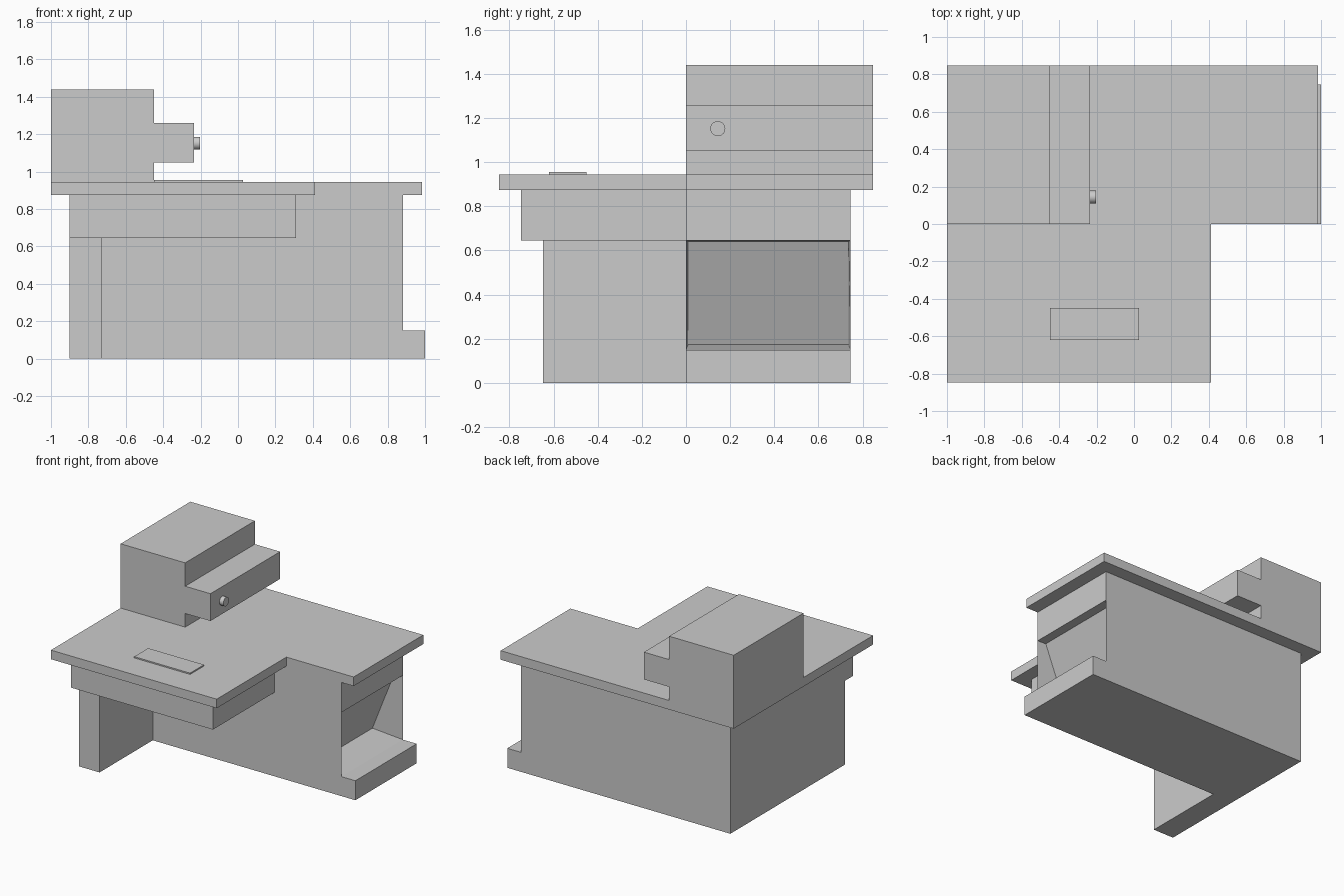
import bpy, bmesh, math

if "Cube" in bpy.data.objects:
    bpy.data.objects.remove(bpy.data.objects["Cube"])


def make_object(name, bm):
    bmesh.ops.recalc_face_normals(bm, faces=bm.faces[:])
    mesh = bpy.data.meshes.new(name)
    bm.to_mesh(mesh)
    bm.free()
    obj = bpy.data.objects.new(name, mesh)
    bpy.context.collection.objects.link(obj)
    return obj


def extruded(points, vec):
    """Solid bmesh from a closed outline swept along vec."""
    bm = bmesh.new()
    face = bm.faces.new([bm.verts.new(p) for p in points])
    # keep the starting cap, sweep a copy of it
    new = bmesh.ops.extrude_face_region(bm, geom=[face], use_keep_orig=True)["geom"]
    bmesh.ops.translate(bm, vec=vec,
                        verts=[g for g in new if isinstance(g, bmesh.types.BMVert)])
    return bm


def side_profile(xz, y0, y1):
    return extruded([(x, y0, z) for x, z in xz], (0, y1 - y0, 0))


def plan_profile(xy, z0, z1):
    return extruded([(x, y, z0) for x, y in xy], (0, 0, z1 - z0))


def box(name, x0, x1, y0, y1, z0, z1):
    return make_object(name, plan_profile([(x0, y0), (x1, y0), (x1, y1), (x0, y1)], z0, z1))


# L-shaped table top
make_object("table_top", plan_profile(
    [(-1, -.848), (.412, -.848), (.412, 0), (.985, 0), (.985, .848), (-1, .848)], .875, .945))

# Main cabinet with a foot step and a sloping recess in its right end
DEPTH = .746
bm = side_profile([(-.9, 0), (1, 0), (1, .15), (.882, .15), (.882, .645),
                   (.882, .875), (-.9, .875)], 0, DEPTH)
bm.faces.ensure_lookup_table()
opening = next(f for f in bm.faces
               if all(abs(v.co.x - .882) < .001 and v.co.z < .7 for v in f.verts))
inner = bmesh.ops.extrude_discrete_faces(bm, faces=[opening])["faces"][0]
for v in inner.verts:
    low = v.co.z < .4
    v.co = (.63 if low else .815, .01 if v.co.y < .3 else DEPTH - .01, .175 if low else .641)
make_object("main_cabinet", bm)

# Front wing: drawer box and supporting leg
box("front_drawer_box", -.9, .31, -.748, 0, .645, .875)
box("front_leg", -.9, -.726, -.648, 0, 0, .645)

# Counter pad
box("counter_pad", -.45, .026, -.62, -.45, .945, .955)

# Machine housing with projecting head
make_object("machine_housing", side_profile(
    [(-1, .945), (-.45, .945), (-.45, 1.05), (-.235, 1.05), (-.235, 1.26),
     (-.45, 1.26), (-.45, 1.44), (-1, 1.44)], 0, .848))

# Round knob on the head
bpy.ops.mesh.primitive_cylinder_add(vertices=32, radius=.034, depth=.035,
                                    location=(-.2195, .144, 1.152),
                                    rotation=(0, math.pi / 2, 0))
bpy.context.object.name = "knob"
bpy.ops.object.shade_smooth_by_angle()
